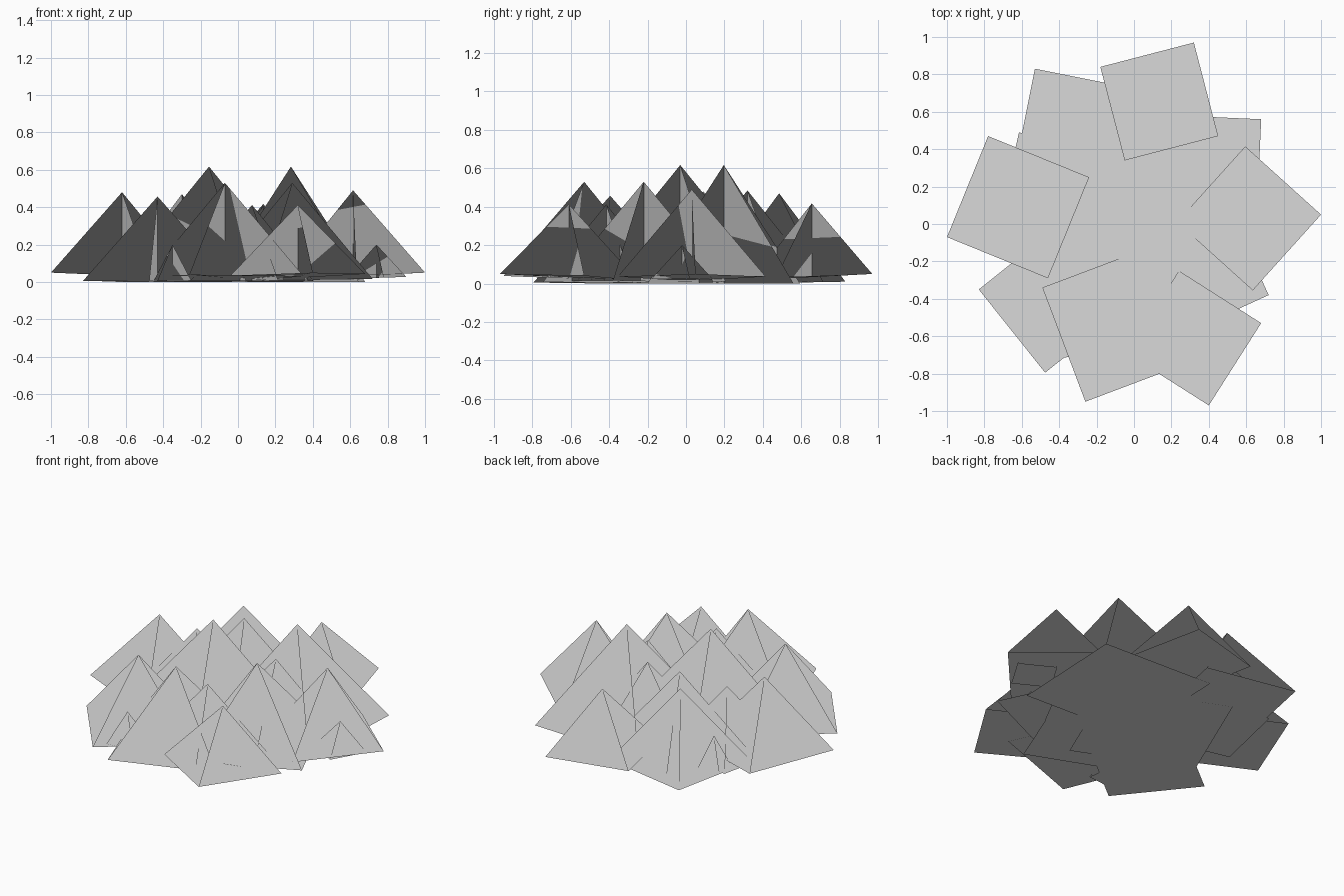
import bpy, bmesh, math

cube = bpy.data.objects.get("Cube")
if cube:
    bpy.data.objects.remove(cube, do_unlink=True)

grey = bpy.data.materials.new("light_grey")
grey.use_nodes = True
colour = (0.7, 0.7, 0.7, 1)
grey.diffuse_color = colour
grey.node_tree.nodes["Principled BSDF"].inputs["Base Color"].default_value = colour


def tuft(name, apex, arm, rim):
    """Square ground card with two upright triangles crossing on its diagonals."""
    bm = bmesh.new()
    corners = []
    dx, dy = arm
    for _ in range(4):
        # the ground card leans slightly down towards the middle of the cluster
        x, y = apex[0] + dx, apex[1] + dy
        z = rim * min(1, math.hypot(x, y))
        corners.append((x, y, z))
        dx, dy = -dy, dx
    cards = [corners] + [(corners[i], corners[i + 2], apex) for i in range(2)]
    for card in cards:
        bm.faces.new([bm.verts.new(p) for p in card])
    mesh = bpy.data.meshes.new(name)
    bm.to_mesh(mesh)
    bm.free()
    mesh.materials.append(grey)
    # all normals point up, so the whole cluster is shaded evenly
    mesh.normals_split_custom_set_from_vertices([(0, 0, 1)] * len(mesh.vertices))
    obj = bpy.data.objects.new(name, mesh)
    bpy.context.collection.objects.link(obj)


# outer and main tufts: apex, arm to a corner, rim height
tufts = [
    ("east_tuft", (.615, .03, .49), (.385, .02), .05),
    ("west_tuft", (-.62, .09, .48), (-.38, -.16), .05),
    ("north_tuft", (.135, .655, .417), (.185, .315), .05),
    ("northwest_tuft", (-.3, .485, .47), (-.23, .345), .01),
    ("northeast_tall_tuft", (.283, .197, .617), (.397, .363), 0),
    ("southeast_tuft", (.29, -.22, .53), (.43, -.16), .02),
    ("south_tall_tuft", (-.07, -.53, .53), (-.19, -.42), .04),
    ("south_tuft", (.32, -.61, .412), (.08, -.36), .05),
    ("southwest_tuft", (-.43, -.395, .457), (-.4, .045), .005),
    ("central_tuft", (-.155, -.03, .617), (.5, .2), 0),
    # inner tufts between the larger ones
    ("inner_north_tuft", (-.18, .32, .485), (.38, .17), .01),
    ("inner_south_tuft", (.075, -.415, .412), (.33, .14), .01),
    ("inner_west_tuft", (-.425, .19, .405), (.3, .19), .01),
    ("inner_east_tuft", (.255, .02, .455), (.38, .12), .01),
    ("inner_northeast_tuft", (.14, .19, .41), (.1, .34), .01),
    # small tufts near the rim
    ("small_east_tuft", (.74, -.02, .2), (.16, .04), .03),
    ("small_southwest_tuft", (-.35, -.62, .2), (-.08, -.1), .01),
    ("small_northwest_tuft", (-.5, .43, .2), (.06, .08), .01),
]
for item in tufts:
    tuft(*item)
